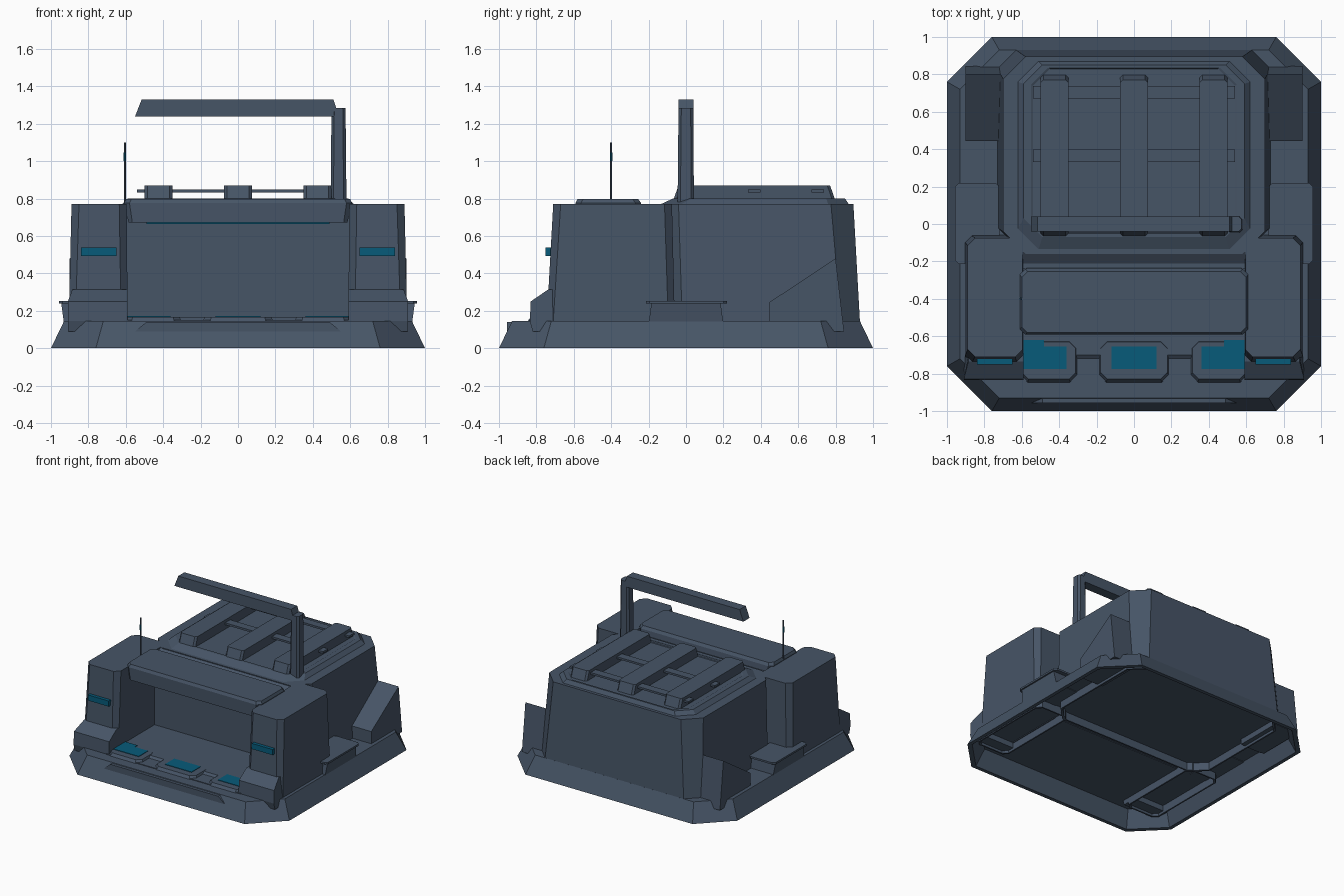
import bpy, bmesh

if "Cube" in bpy.data.objects:
    bpy.data.objects.remove(bpy.data.objects["Cube"])


def material(name, rgb):
    m = bpy.data.materials.new(name)
    m.diffuse_color = (*rgb, 1)
    m.use_nodes = True
    m.node_tree.nodes["Principled BSDF"].inputs["Base Color"].default_value = m.diffuse_color
    return m


SLATE = material("slate armour", (0.062, 0.090, 0.134))
TEAL = material("teal light", (0.002, 0.105, 0.195))


def finish(name, bm, mat):
    bmesh.ops.recalc_face_normals(bm, faces=bm.faces)
    me = bpy.data.meshes.new(name)
    bm.to_mesh(me)
    bm.free()
    me.materials.append(mat)
    ob = bpy.data.objects.new(name, me)
    bpy.context.collection.objects.link(ob)
    return ob


def loft(name, rings, mat=SLATE, loop=False):
    """Skin closed 3D rings of equal point counts; cap the ends or close into a loop."""
    bm = bmesh.new()
    vs = [[bm.verts.new(p) for p in r] for r in rings]
    n = len(vs[0])
    for a, b in zip(vs, vs[1:] + ([vs[0]] if loop else [])):
        for i in range(n):
            j = (i + 1) % n
            bm.faces.new((a[i], a[j], b[j], b[i]))
    if not loop:
        bm.faces.new(vs[0])
        bm.faces.new(vs[-1])
    return finish(name, bm, mat)


def octa(x0, x1, y0, y1, c, z):
    """Rectangle with chamfered corners at height z."""
    x0, x1 = min(x0, x1), max(x0, x1)
    return [(x0 + c, y0, z), (x1 - c, y0, z), (x1, y0 + c, z), (x1, y1 - c, z),
            (x1 - c, y1, z), (x0 + c, y1, z), (x0, y1 - c, z), (x0, y0 + c, z)]


def rect(x0, x1, y0, y1, z):
    return [(x0, y0, z), (x1, y0, z), (x1, y1, z), (x0, y1, z)]


def box(name, x0, x1, y0, y1, z0, z1, mat=SLATE):
    return loft(name, [rect(x0, x1, y0, y1, z0), rect(x0, x1, y0, y1, z1)], mat)


def prism_x(name, pts, a, b, mat=SLATE):
    """Extrude a (y, z) profile from x=a to x=b."""
    return loft(name, [[(x, y, z) for y, z in pts] for x in (a, b)], mat)


def skirt(name, x0, x1, y0, y1, c, z=.07, t=.012):
    """Thin wall hanging under the floor around a part's outline."""
    x0, x1 = min(x0, x1), max(x0, x1)
    inner = (x0 + t, x1 - t, y0 + t, y1 - t, c)
    loft(name, [octa(x0, x1, y0, y1, c, .142), octa(x0, x1, y0, y1, c, z),
                octa(*inner, z), octa(*inner, .142)], loop=True)


# Hollow-bottomed foundation plinth
loft("foundation", [octa(-.91, .91, -.91, .91, .205, .135),
                    octa(-.97, .97, -.97, .97, .23, 0),
                    octa(-1, 1, -1, 1, .24, 0),
                    octa(-.93, .93, -.93, .93, .21, .145)])
skirt("hall_underside_wall", -.73, .73, -.10, .90, .11)

# Lip on the front slope
loft("front_lip", [[(-.55, -.957, .09), (-.49, -.957, .14), (-.49, -.92, .14)],
                   [(.55, -.957, .09), (.49, -.957, .14), (.49, -.92, .14)]])

# Main rear hall: walls, then stepped roof edge
loft("main_hall", [octa(-.73, .73, -.12, .93, .10, .14),
                   octa(-.70, .70, -.16, .895, .12, .77)])
loft("hall_roof", [octa(-.625, .625, -.14, .875, .11, .76),
                   octa(-.62, .62, -.135, .87, .11, .77),
                   octa(-.59, .59, -.07, .85, .10, .80),
                   octa(-.55, .55, -.05, .835, .09, .80),
                   octa(-.54, .54, -.045, .83, .09, .795)])

# Roof slats and cross bars
for x in (-.425, 0, .425):
    loft("roof_slat", [octa(x - .075, x + .075, -.07, .80, .015, .785),
                       octa(x - .075, x + .075, -.04, .77, .015, .871)])
for y in (.365, .705):
    box("roof_cross_bar", -.54, .54, y - .033, y + .033, .832, .848)

# Crane post and arm
loft("crane_post", [octa(.495, .58, -.045, .042, .015, .78),
                    octa(.50, .575, -.04, .04, .015, 1.285)])
loft("crane_arm", [[(x, y, z) for x, z in
                    ((-.55, 1.24), (.54, 1.24), (.51, 1.33), (-.515, 1.33))]
                   for y in (-.04, .04)])

# Bay: back wall, floor, canopy and its light strip
prism_x("bay_back_wall", [(-.24, .14), (-.24, .73), (-.21, .73), (-.15, .77), (-.10, .77),
                          (-.10, .14)], -.60, .60)
prism_x("bay_floor", [(-.84, .13), (-.84, .15), (-.72, .15), (-.70, .165), (-.20, .165),
                      (-.20, .13)], -.61, .61)
loft("bay_canopy", [octa(-.585, .585, -.59, -.23, .02, .672),
                    octa(-.61, .61, -.592, -.24, .03, .775),
                    octa(-.60, .60, -.58, -.255, .03, .797)])
box("canopy_light_strip", -.49, .49, -.38, -.35, .664, .674, TEAL)

# Loading pads with lit plates
for x0, x1 in ((-.19, .19), (-.61, -.30), (.30, .61)):
    loft("pad_frame", [octa(x0, x1, -.85, -.62, .04, .14),
                       octa(x0 + .012, x1 - .012, -.83, -.63, .035, .167)])
for x0, x1 in ((-.12, .12), (-.59, -.36), (.36, .59)):
    box("pad_light", x0, x1, -.775, -.655, .164, .171, TEAL)
for s in (1, -1):
    box("pad_light_tab", s * .48, s * .59, -.655, -.62, .164, .171, TEAL)

for s in (1, -1):
    # Front towers
    loft("front_tower", [octa(s * .59, s * .905, -.745, -.06, .035, .14),
                         octa(s * .595, s * .89, -.71, -.075, .04, .77)])
    skirt("tower_underside_wall", s * .59, s * .885, -.80, -.06, .035)
    skirt("buttress_underside_wall", s * .71, s * .89, .44, .80, .01, .09)
    box("tower_light", s * .65, s * .84, -.75, -.71, .492, .538, TEAL)
    # Sloped tower feet
    foot = [(-.70, .09), (-.82, .09), (-.835, .145), (-.83, .25), (-.735, .315), (-.70, .315)]
    loft("tower_foot", [[(s * .59, y, z) for y, z in foot],
                        [(s * (.885 if z > .3 else .91), y, z) for y, z in foot]])
    # Rear buttresses
    prism_x("rear_buttress", [(.445, .09), (.445, .245), (.80, .48), (.845, .09)],
            s * .68, s * .90)
    # Side steps
    loft("side_step", [rect(s * .72, s * .93, -.20, .20, .13),
                       rect(s * .72, s * .945, -.185, .185, .24)])
    loft("side_step_top", [octa(s * .72, s * .957, -.215, .22, .02, .238),
                           octa(s * .72, s * .957, -.215, .22, .02, .253)])

# Antenna on the left tower
loft("antenna_mast", [octa(-.610, -.600, -.405, -.395, .003, z) for z in (.76, 1.10)])
loft("antenna_light", [octa(-.612, -.598, -.407, -.393, .004, z) for z in (1.0, 1.045)], TEAL)
